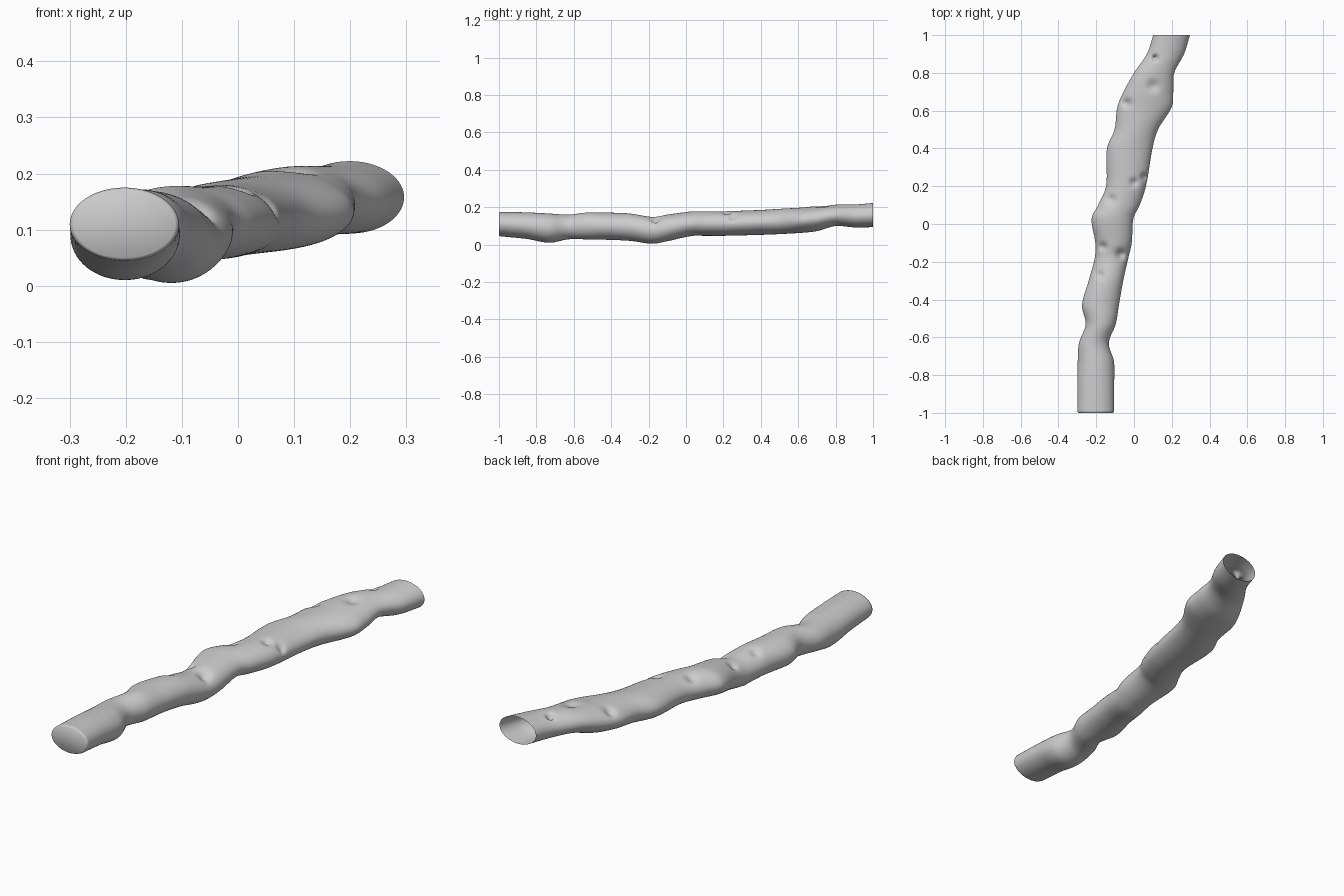
import bpy, bmesh, math

if "Cube" in bpy.data.objects:
    bpy.data.objects.remove(bpy.data.objects["Cube"])

# Stations along the log: y, left x, right x, bottom z, top z
ST = [
    (-1.00, -.300, -.105, .045, .175), (-.85, -.299, -.105, .030, .172),
    (-.73, -.298, -.106, .010, .166), (-.63, -.291, -.133, .028, .160),
    (-.53, -.256, -.097, .028, .171), (-.43, -.275, -.080, .026, .171),
    (-.30, -.240, -.057, .020, .166), (-.18, -.208, -.030, .005, .148),
    (-.10, -.205, -.012, .018, .160), (.03, -.224, -.003, .046, .177),
    (.10, -.190, .030, .047, .177), (.20, -.148, .063, .047, .178),
    (.40, -.143, .098, .052, .185), (.50, -.103, .127, .056, .191),
    (.62, -.088, .200, .063, .198), (.70, -.055, .208, .072, .206),
    (.80, .000, .213, .099, .213), (.90, .068, .265, .092, .214),
    (1.00, .102, .296, .093, .222),
]
# Small dents in the bark: x, y, depth, radius
DENTS = [(.11, .88, .03, .014), (.10, .73, .015, .03), (-.04, .64, .02, .022),
         (0, .22, .016, .02), (.055, .25, .018, .018), (-.12, .13, .016, .025),
         (-.165, -.12, .018, .02), (-.07, -.16, .022, .025), (-.18, -.27, .014, .02)]
RINGS, SEGS = 240, 72


def slope(i, k):
    a, b = ST[max(i - 1, 0)], ST[min(i + 1, len(ST) - 1)]
    return (b[k] - a[k]) / (b[0] - a[0])


def station(y):
    """Smooth interpolation between stations."""
    i = max(j for j in range(len(ST) - 1) if ST[j][0] <= y + 1e-9)
    h = ST[i + 1][0] - ST[i][0]
    t = (y - ST[i][0]) / h
    return [(2*t**3 - 3*t*t + 1) * ST[i][k] + (t**3 - 2*t*t + t) * h * slope(i, k)
            + (3*t*t - 2*t**3) * ST[i + 1][k] + (t**3 - t*t) * h * slope(i + 1, k)
            for k in range(1, 5)]


def ring(bm, y, scale=1.0):
    l, r, b, t = station(y)
    cx, cz, rx, rz = (l + r) / 2, (b + t) / 2, (r - l) / 2 * scale, (t - b) / 2 * scale
    out = []
    for s in range(SEGS):
        a = 2 * math.pi * s / SEGS
        x, z = cx + rx * math.cos(a), cz + rz * math.sin(a)
        if math.sin(a) > 0:
            for dx, dy, depth, rad in DENTS:
                z -= depth * math.exp(-((x - dx)**2 + (y - dy)**2) / rad**2)
        elif z < cz:
            # tiny twig stub underneath
            z -= .004 * math.exp(-((x + .17)**2 + (y + .2)**2) / .01**2)
        out.append(bm.verts.new((x, y, max(z, 0))))
    return out


# Log: tube open at the back, rounded flat cap at the front
bm = bmesh.new()
rings = [ring(bm, -1, .93), ring(bm, -.997, .975), ring(bm, -.99, 1)]
rings += [ring(bm, -.99 + 1.99 * i / RINGS) for i in range(1, RINGS + 1)]
for a, b in zip(rings, rings[1:]):
    for s in range(SEGS):
        n = (s + 1) % SEGS
        bm.faces.new((a[s], a[n], b[n], b[s]))
bm.faces.new(rings[0][::-1])
bmesh.ops.recalc_face_normals(bm, faces=bm.faces)
mesh = bpy.data.meshes.new("log")
bm.to_mesh(mesh)
bm.free()
log = bpy.data.objects.new("log", mesh)
bpy.context.collection.objects.link(log)

mat = bpy.data.materials.new("plain grey")
mat.diffuse_color = (.6, .6, .6, 1)
mat.use_nodes = True
mat.node_tree.nodes["Principled BSDF"].inputs["Base Color"].default_value = mat.diffuse_color
mesh.materials.append(mat)
bpy.context.view_layer.objects.active = log
log.select_set(True)
bpy.ops.object.shade_smooth_by_angle(angle=math.radians(60))
